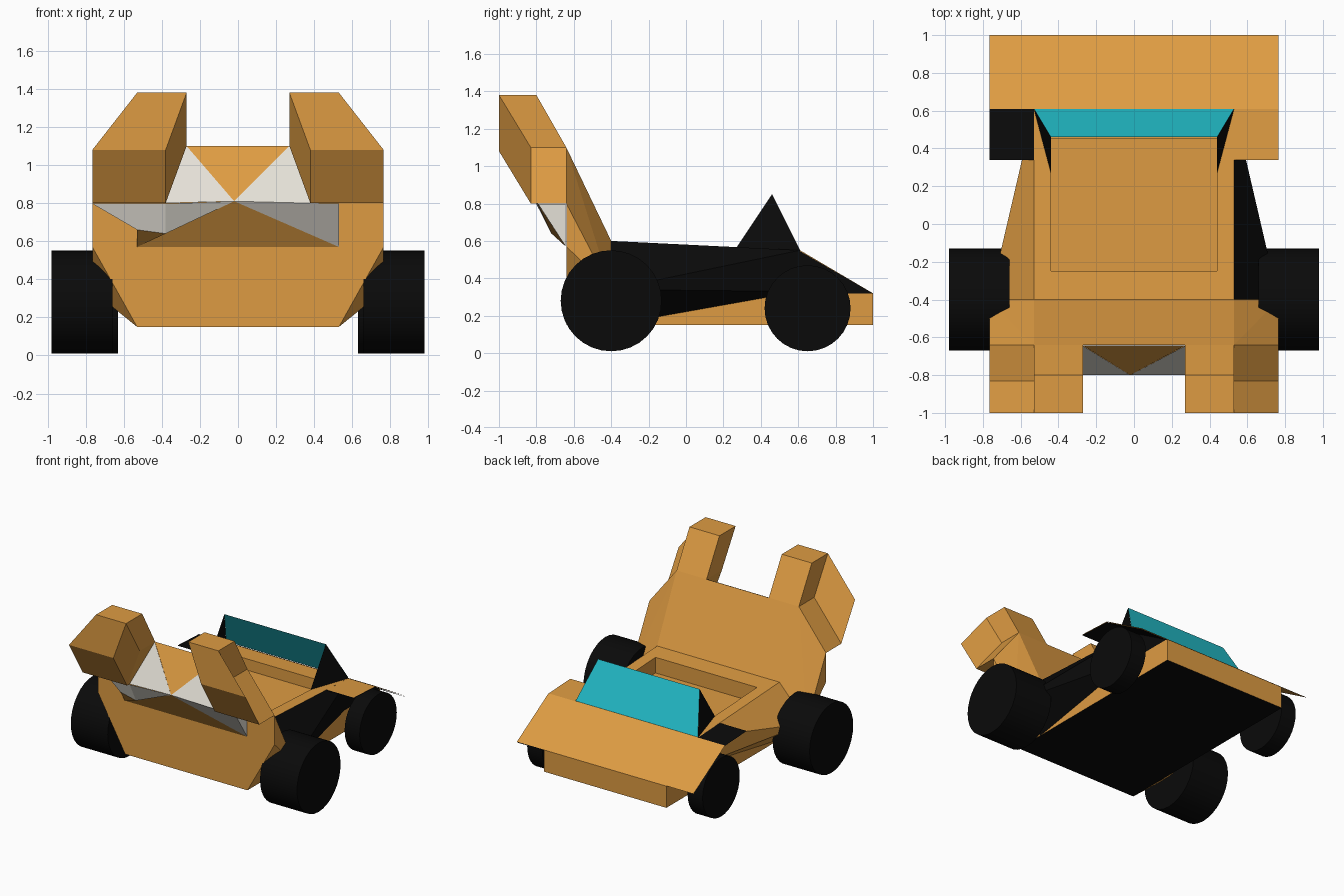
import bpy, bmesh, math
from mathutils import Vector

if "Cube" in bpy.data.objects:
    bpy.data.objects.remove(bpy.data.objects["Cube"])


def material(name, rgb):
    m = bpy.data.materials.new(name)
    m.diffuse_color = (*rgb, 1)
    m.use_nodes = True
    m.node_tree.nodes["Principled BSDF"].inputs["Base Color"].default_value = m.diffuse_color
    return m


ORANGE = material("orange paint", (0.73, 0.33, 0.055))
BLACK = material("black", (0.003, 0.003, 0.003))
CYAN = material("cyan glass", (0.017, 0.52, 0.60))
WHITE = material("off white", (0.78, 0.75, 0.68))


def finish(name, bm, *mats):
    bmesh.ops.recalc_face_normals(bm, faces=bm.faces)
    me = bpy.data.meshes.new(name)
    bm.to_mesh(me)
    bm.free()
    for m in mats:
        me.materials.append(m)
    ob = bpy.data.objects.new(name, me)
    bpy.context.collection.objects.link(ob)
    return ob


def solid(name, groups, *mats, rule=None):
    """One object made of convex blocks, each given by its corner points."""
    bm = bmesh.new()
    for pts in groups:
        part = bmesh.new()
        for p in pts:
            part.verts.new(p)
        bmesh.ops.convex_hull(part, input=part.verts)
        bmesh.ops.dissolve_limit(part, angle_limit=0.01, verts=part.verts, edges=part.edges)
        tmp = bpy.data.meshes.new("tmp")
        part.to_mesh(tmp)
        part.free()
        bm.from_mesh(tmp)
        bpy.data.meshes.remove(tmp)
    bmesh.ops.recalc_face_normals(bm, faces=bm.faces)
    if rule:
        for f in bm.faces:
            f.material_index = rule(f)
    return finish(name, bm, *mats)


def sheet(name, faces, mat):
    """Thin panels given by their corner points."""
    bm = bmesh.new()
    for pts in faces:
        bm.faces.new([bm.verts.new(p) for p in pts])
    return finish(name, bm, mat)


def both(pts):
    return [(s * x, y, z) for s in (1, -1) for x, y, z in pts]


def floor_black(f):
    return 1 if f.normal.z < -0.95 else 0


# Hull with a cockpit recess
hull_profile = [(1, .15), (1, .32), (.61, .55), (-.4, .6), (-.4, .15)]
hull = solid("hull", [both([(.53, y, z) for y, z in hull_profile])],
             ORANGE, BLACK, rule=floor_black)
cutter = solid("cockpit_cutter", [both([(.44, y, z) for y in (-.25, .45) for z in (.47, .9)])], ORANGE)
cutter.hide_render = True
cutter.hide_viewport = True
cut = hull.modifiers.new("cockpit", 'BOOLEAN')
cut.operation = 'DIFFERENCE'
cut.solver = 'EXACT'
cut.object = cutter

# Tall end body with the sloping back wall
solid("end_body", [both([(.53, -.64, .15), (.765, -.64, .57), (.765, -.64, .8), (.53, -.64, 1.1),
                         (.53, -.4, .15), (.765, -.4, .34), (.53, -.4, .6)])],
      ORANGE, BLACK, rule=floor_black)

for side, s in (("right", 1), ("left", -1)):
    def m(pts):
        return [(s * x, y, z) for x, y, z in pts]

    # Tapering side pod
    solid(side + "_side_pod", [m([(.53, -.4, .6), (.53, -.4, .15), (.765, -.4, .34),
                                  (.53, .61, .55), (.53, .61, .33)])],
          BLACK if s > 0 else ORANGE)

    # Tower: lower block, leaning front block and pillar
    sec = [(.53, 1.1), (.765, .8), (.38, .8), (.27, 1.1)]
    lower = [(x, y, z) for x, z in sec for y in (-.83, -.64)]
    lean = [(x, -.83 - .17 * k, z + .28 * k) for x, z in sec for k in (0, 1)]
    pillar = [(x, y, z) for x in (.27, .53)
              for y, z in ((-1, 1.38), (-.8, 1.38), (-.64, 1.1), (-.83, 1.1))]
    solid(side + "_tower", [m(lower), m(lean), m(pillar)], ORANGE)

    # Fender and its connection to the hood
    sheet(side + "_fender", [m([(.53, .34, .563), (.765, .34, .563), (.765, .61, .55), (.53, .61, .55)])],
          ORANGE if s > 0 else BLACK)

    # Windshield cheek
    sheet(side + "_windshield_cheek", [m([(.53, .61, .55), (.44, .46, .85), (.44, .27, .565)])], BLACK)

    # Off-white facet above the scoop
    sheet(side + "_scoop_facet", [[(-.02, -.8, .81), (s * .27, -.645, 1.1), (s * .38, -.8, .8)]], WHITE)

    # Wheels: large at one end, slim at the other
    for pos, y, z, r, x0, x1 in (("big", -.4, .28, .27, .66, .98), ("slim", .65, .24, .23, .63, .76)):
        bpy.ops.mesh.primitive_cylinder_add(vertices=32, radius=r, depth=x1 - x0,
                                            location=(s * (x0 + x1) / 2, y, z),
                                            rotation=(0, math.pi / 2, 0))
        w = bpy.context.object
        w.name = f"{side}_{pos}_wheel"
        w.data.materials.append(BLACK)
        bpy.ops.object.shade_smooth_by_angle(angle=math.radians(35))

# Sloping hood, wider than the hull
sheet("hood", [[(-.765, .61, .552), (.765, .61, .552), (.765, 1, .322), (-.765, 1, .322)]], ORANGE)

# Black lining below the right fender and hood
sheet("right_lining", [[(.53, .34, .557), (.765, .34, .557), (.765, .61, .544), (.53, .61, .544)],
                       [(.53, .61, .544), (.765, .61, .544), (.765, .998, .315), (.53, .998, .315)],
                       [(.533, .5, .32), (.533, .998, .32), (.533, .61, .545), (.533, .5, .55)]], BLACK)

# Windshield
sheet("windshield", [[(-.53, .61, .555), (.53, .61, .555), (.44, .46, .85), (-.44, .46, .85)]], CYAN)

# Pointed scoop between the towers
tip, b, c = (-.02, -.8, .81), (-.53, -.70, .66), (-.38, -.72, .64)
low_l, low_r, mid_l = (-.53, -.643, .57), (.53, -.643, .57), (-.38, -.8, .797)
sheet("scoop", [[tip, (-.27, -.643, 1.1), (.27, -.643, 1.1)],
                [tip, low_l, low_r], [tip, c, b, low_l]], ORANGE)
sheet("scoop_lower_facets", [[tip, (.53, -.79, .797), low_r],
                             [(.53, -.79, .797), (.53, -.643, .797), low_r],
                             [(-.765, -.65, .797), b, c, mid_l], [mid_l, c, tip]], WHITE)
